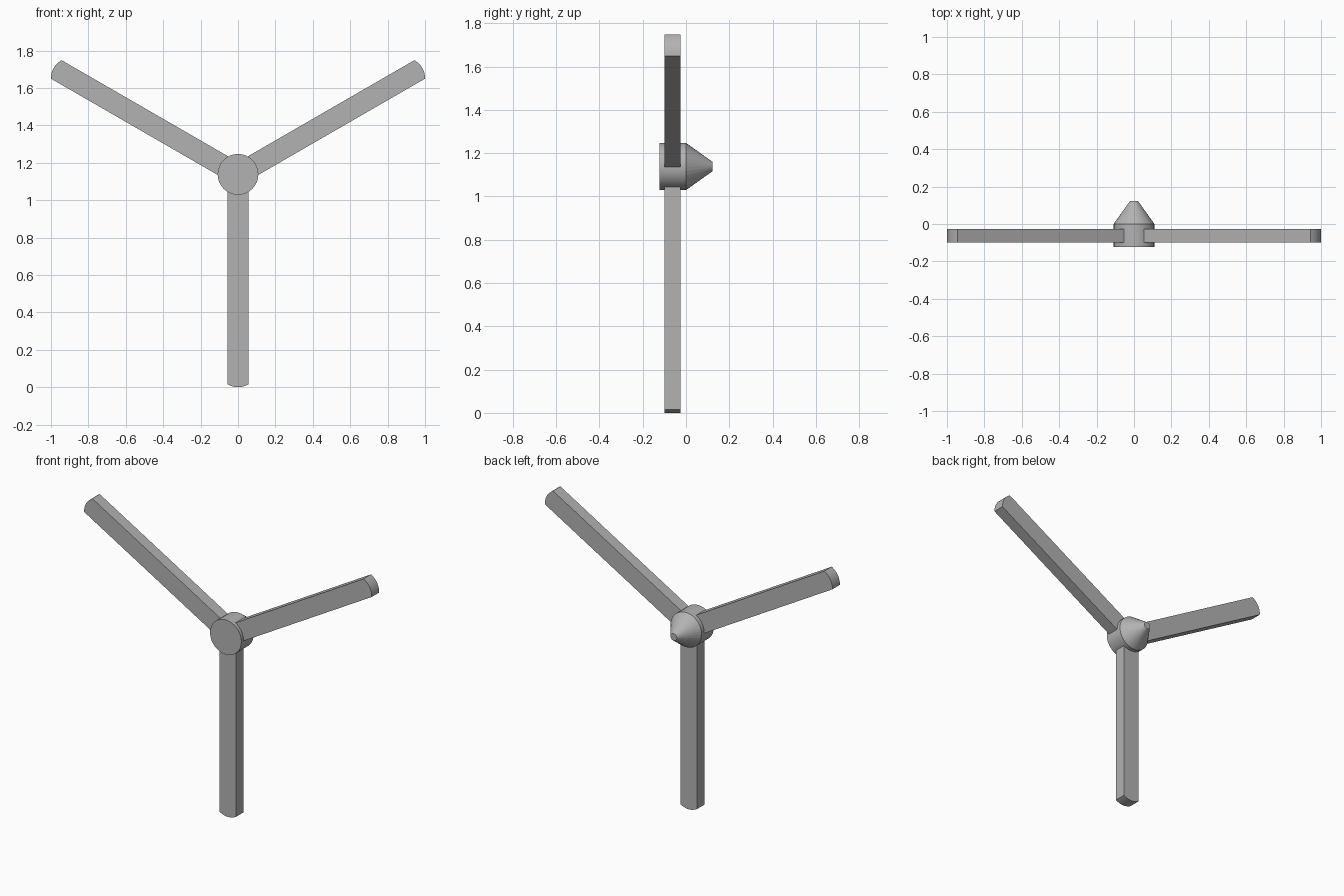
import bpy, bmesh, math
from mathutils import Matrix

if "Cube" in bpy.data.objects:
    bpy.data.objects.remove(bpy.data.objects["Cube"])

HUB_Z = 1.138
HUB_R = 0.109

grey = bpy.data.materials.new("dark_grey")
grey.diffuse_color = (0.45, 0.45, 0.45, 1)
grey.use_nodes = True
grey.node_tree.nodes["Principled BSDF"].inputs["Base Color"].default_value = grey.diffuse_color


def finish(name, bm, location):
    bmesh.ops.recalc_face_normals(bm, faces=bm.faces)
    mesh = bpy.data.meshes.new(name)
    bm.to_mesh(mesh)
    bm.free()
    mesh.materials.append(grey)
    obj = bpy.data.objects.new(name, mesh)
    obj.location = location
    bpy.context.collection.objects.link(obj)
    return obj


def round_part(name, sides, r_front, r_back, y0, y1):
    """Cylinder or truncated cone running along y from y0 to y1."""
    bm = bmesh.new()
    bmesh.ops.create_cone(bm, cap_ends=True, segments=sides, radius1=r_front,
                          radius2=r_back, depth=y1 - y0,
                          matrix=Matrix.Rotation(-math.pi / 2, 4, 'X'))
    return finish(name, bm, (0, (y0 + y1) / 2, HUB_Z))


def blade(name, angle):
    """Flat bar with a gently rounded tip, turned about the hub axis."""
    half, inner, shoulder, tip = 0.057, 0.094, 1.122, 1.138
    steps = 8
    profile = [(-half, inner), (half, inner)]
    for i in range(steps + 1):
        x = half * (1 - 2 * i / steps)
        profile.append((x, shoulder + (tip - shoulder) * (1 - (x / half) ** 2)))
    bm = bmesh.new()
    face = bm.faces.new([bm.verts.new((x, -0.10, -r)) for x, r in profile])
    ext = bmesh.ops.extrude_face_region(bm, geom=[face])
    verts = [g for g in ext["geom"] if isinstance(g, bmesh.types.BMVert)]
    bmesh.ops.translate(bm, verts=verts, vec=(0, 0.074, 0))
    obj = finish(name, bm, (0, 0, HUB_Z))
    obj.rotation_euler.y = angle
    return obj


# Hub drum, plus a pointed nose left flat-faceted
smooth_parts = [round_part("hub", 32, HUB_R, HUB_R, -0.122, 0.0)]
round_part("nose_cone", 32, HUB_R, 0.022, 0.0, 0.122)

# Three evenly spaced blades
for i in range(3):
    smooth_parts.append(blade(f"blade_{i + 1}", i * math.tau / 3))

# Smooth the curved surfaces, keep edges crisp
for obj in smooth_parts:
    obj.select_set(True)
bpy.context.view_layer.objects.active = smooth_parts[0]
bpy.ops.object.shade_smooth_by_angle(angle=math.radians(30))
